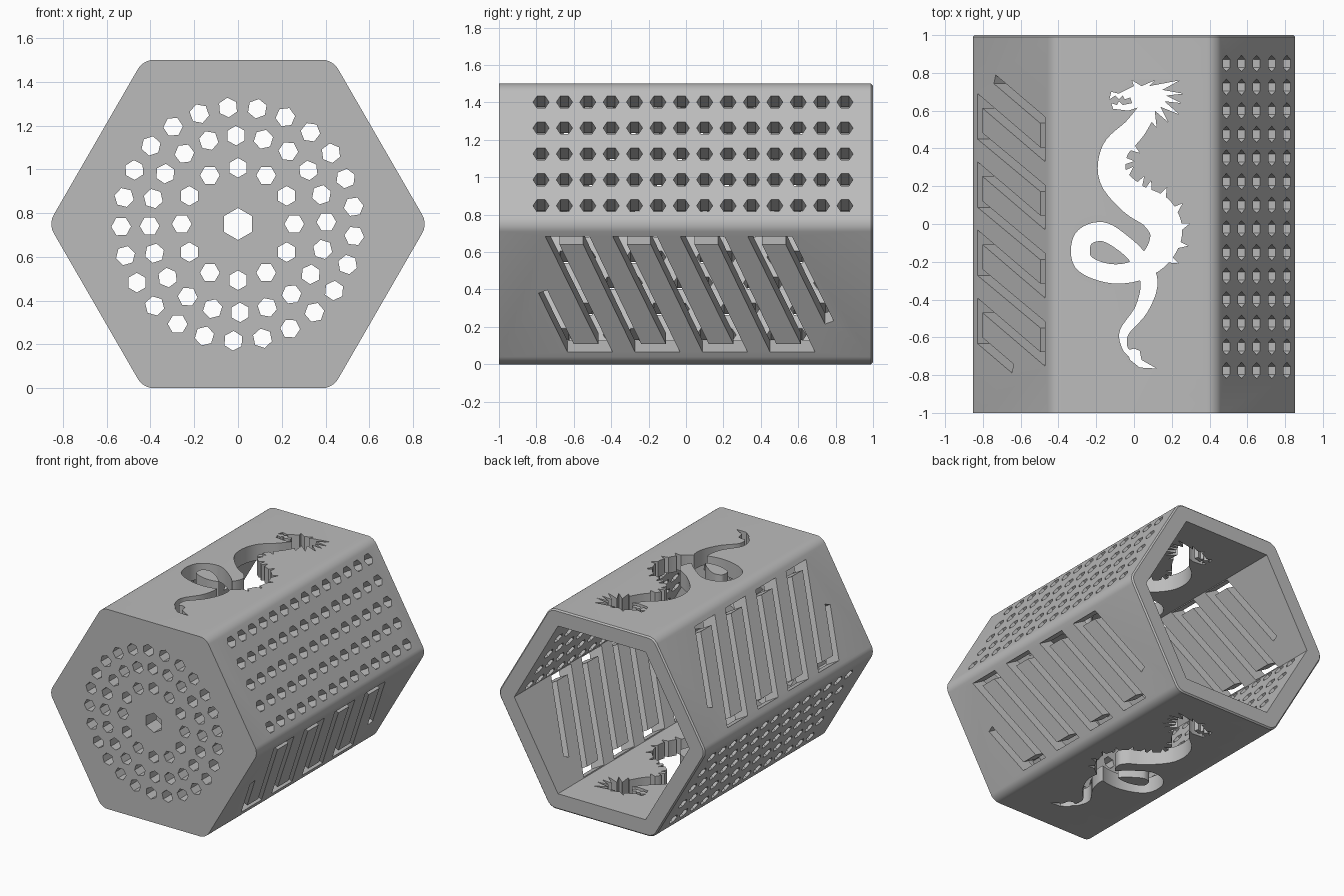
import bpy, bmesh
from math import sin, cos, pi, radians, sqrt
from mathutils import Vector

if "Cube" in bpy.data.objects:
    bpy.data.objects.remove(bpy.data.objects["Cube"])

APOTHEM, WALL = 0.75, 0.12
MID = Vector((0, 0, APOTHEM))
X, Y, Z = Vector((1, 0, 0)), Vector((0, 1, 0)), Vector((0, 0, 1))


def ngon(cx, cy, r, turn=0.0):
    return [(cx + r * cos(turn + k * pi / 3), cy + r * sin(turn + k * pi / 3)) for k in range(6)]


def ribbon(path):
    """Outline of a mitred strip along (x, y, half width) points."""
    left, right = [], []
    for i, p in enumerate(path):
        q = Vector(p[:2])
        before = (q - Vector(path[i - 1][:2])).normalized() if i else None
        after = (Vector(path[i + 1][:2]) - q).normalized() if i < len(path) - 1 else None
        a, b = before or after, after or before
        tangent = (a + b).normalized()
        side = Vector((-tangent.y, tangent.x)) * p[2] / max(tangent.dot(a), 0.4)
        left.append(q + side)
        right.append(q - side)
    return left + right[::-1]


def smooth_path(points, steps):
    """Catmull-Rom curve through the points."""
    pts = [Vector(p) for p in points]
    pts = [pts[0] * 2 - pts[1]] + pts + [pts[-1] * 2 - pts[-2]]
    out = []
    for a, b, c, d in zip(pts, pts[1:], pts[2:], pts[3:]):
        for k in range(steps):
            t = k / steps
            out.append(0.5 * (2 * b + (c - a) * t + (2 * a - 5 * b + 4 * c - d) * t ** 2
                              + (3 * b - a - 3 * c + d) * t ** 3))
    return out + [pts[-2]]


def prism(name, outlines, frame, low, high):
    """Extrude flat outlines along the frame's normal."""
    origin, u, v, n = frame
    bm = bmesh.new()
    for outline in outlines:
        ends = [[bm.verts.new(origin + u * p[0] + v * p[1] + n * h) for p in outline]
                for h in (low, high)]
        bm.faces.new(ends[0][::-1])
        bm.faces.new(ends[1])
        for i in range(len(outline)):
            bm.faces.new((ends[0][i - 1], ends[0][i], ends[1][i], ends[1][i - 1]))
    bmesh.ops.recalc_face_normals(bm, faces=bm.faces)
    mesh = bpy.data.meshes.new(name)
    bm.to_mesh(mesh)
    bm.free()
    obj = bpy.data.objects.new(name, mesh)
    bpy.context.collection.objects.link(obj)
    return obj


def cut(target, name, outlines, frame, low, high):
    cutter = prism(name, outlines, frame, low, high)
    cutter.hide_render = True
    mod = target.modifiers.new(name, 'BOOLEAN')
    mod.operation, mod.solver, mod.object = 'DIFFERENCE', 'EXACT', cutter
    bpy.context.view_layer.objects.active = target
    bpy.ops.object.modifier_apply(modifier=name)
    bpy.data.objects.remove(cutter)


# Hexagonal sleeve with rounded long edges and a chamfered back rim
length_frame = (MID, X, Z, Y)
sleeve = prism("hex_sleeve", [ngon(0, 0, APOTHEM * 2 / sqrt(3))], length_frame, -1, 1)
bm = bmesh.new()
bm.from_mesh(sleeve.data)
long_edges = [e for e in bm.edges if abs(e.verts[0].co.y - e.verts[1].co.y) > 1]
bmesh.ops.bevel(bm, geom=long_edges, offset=0.046, segments=6, profile=0.5, affect='EDGES')
rim = [e for e in bm.edges if all(v.co.y > 0.99 for v in e.verts)]
bmesh.ops.bevel(bm, geom=rim, offset=0.01, segments=1, affect='EDGES')
bm.to_mesh(sleeve.data)
bm.free()
cut(sleeve, "cavity", [ngon(0, 0, (APOTHEM - WALL) * 2 / sqrt(3))], length_frame, WALL - 1, 1.1)

# Rings of hexagonal holes in the front wall
holes = [ngon(0, 0, 0.073, pi / 2)]
for count, radius, start in ((12, 0.257, 0), (20, 0.404, 1.3), (25, 0.534, 8.5)):
    for k in range(count):
        a = radians(start) + k * 2 * pi / count
        holes.append(ngon(radius * cos(a), radius * sin(a), 0.045, a))
cut(sleeve, "front_holes", holes, (MID, X, Z, -Y), 0.8, 1.1)

# Hole grids and meander slots on the slanted sides
grid = [ngon(-0.775 + 0.125 * i, 0.16 * j, 0.043) for i in range(14) for j in range(-2, 3)]
path = [(0.766, -0.175)]
for k in range(4):
    y = 0.55 - 0.361 * k
    path += [(y, 0.332), (y - 0.182, 0.332), (y + 0.102, -0.332), (y - 0.084, -0.332)]
path.append((-0.765, 0.015))
meander = [ribbon([(*p, 0.025) for p in path])]
for name, angle, shapes in (("upper_left_grid", 30, grid), ("lower_right_grid", 210, grid),
                            ("lower_left_slot", -30, meander), ("upper_right_slot", 150, meander)):
    a = radians(angle)
    n = Vector((cos(a), 0, sin(a)))
    up = Vector((-sin(a), 0, cos(a)))
    up = up if up.z > 0 else -up
    cut(sleeve, name, shapes, (MID, Y, up, n), APOTHEM - WALL - 0.005, APOTHEM + 0.05)

# Dragon cut-out through top and bottom: x, y, half width in hundredths
spine = [(7, 60, 5), (0, 50, 6), (-10, 39, 7), (-11, 25, 7.5), (0, 13, 8.5), (12, 6, 9.5),
         (17, -5, 8.5), (12, -17, 7), (0, -25, 5.5), (-14, -26, 5), (-27, -20, 5),
         (-27, -8, 5), (-17, -4, 5), (-6, -10, 4.5), (3, -19, 4.5), (8, -31, 4.5),
         (4, -45, 3.5), (-5, -57, 2.5), (-5, -65, 1.5), (-2, -69, 1.5)]
head = [(-13, 66), (-12, 70), (-8, 69), (-4, 71), (0, 73), (-1, 76), (4, 73), (11, 76),
        (8, 73), (24, 76), (15, 71), (26, 69), (17, 68), (25, 64), (16, 65), (24, 58),
        (14, 62), (18, 54), (11, 60), (12, 51), (7, 57), (2, 58), (3, 62), (-3, 60),
        (-11, 61), (-12, 64), (-9, 63), (-8, 65), (-6, 63), (-1, 64), (-2, 67),
        (-5, 66), (-6, 68), (-8, 66), (-10, 68)]
barb = [(-4, -67), (0, -66), (3, -67), (4, -72), (12, -76.5), (3, -76), (-2, -72)]
steps = 6
curve = [p / 100 for p in smooth_path(spine, steps)]
split = 10 * steps

# Back spikes stand on the outer side of the body
spikes = []
for i in (9, 14, 19, 23, 26, 29, 32, 35, 38, 41):
    p, t = curve[i], (curve[i + 1] - curve[i - 1]).to_2d().normalized()
    side, q = Vector((-t.y, t.x)), p.to_2d()
    base = q + side * (p.z - 0.015)
    spikes.append([base - t * 0.022, q + side * (p.z + 0.045) - t * 0.012, base + t * 0.022])

hundredths = lambda pts: [(x / 100, y / 100) for x, y in pts]
for name, shapes in (("dragon_body", [ribbon(curve[:split + 1])]),
                     ("dragon_tail", [ribbon(curve[split - 1:])]),
                     ("dragon_head", [hundredths(head)]),
                     ("dragon_barb", [hundredths(barb)]),
                     ("dragon_spikes", spikes)):
    cut(sleeve, name, shapes, (Vector(), X, Y, Z), -0.1, 1.6)

# Single grey finish
grey = bpy.data.materials.new("plain_grey")
grey.use_nodes = True
colour = (0.5, 0.5, 0.5, 1)
grey.diffuse_color = colour
grey.node_tree.nodes["Principled BSDF"].inputs["Base Color"].default_value = colour
sleeve.data.materials.clear()
sleeve.data.materials.append(grey)
bpy.ops.object.select_all(action='DESELECT')
sleeve.select_set(True)
bpy.context.view_layer.objects.active = sleeve
bpy.ops.object.shade_smooth_by_angle(angle=radians(30))
